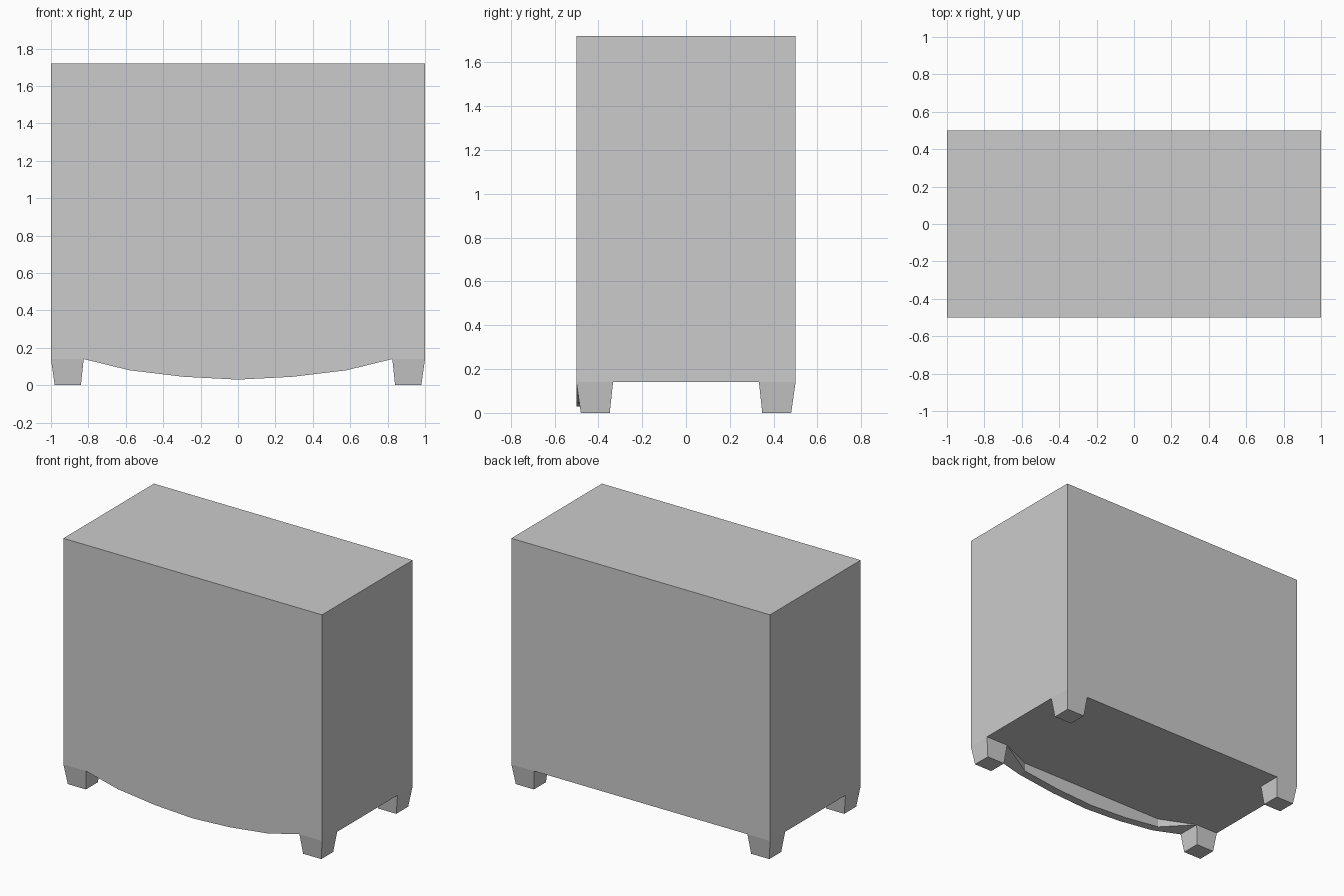
import bpy

if "Cube" in bpy.data.objects:
    bpy.data.objects.remove(bpy.data.objects["Cube"])

W, D, Z0, H = 1.0, 0.5, 0.14, 1.72   # half width, half depth, underside, top
LEG = 0.175                          # leg width at the top
FRONT, BACK = -D, -0.44              # apron front and back planes


def make(name, verts, faces):
    mesh = bpy.data.meshes.new(name)
    mesh.from_pydata(verts, [], faces)
    obj = bpy.data.objects.new(name, mesh)
    bpy.context.collection.objects.link(obj)
    bpy.context.view_layer.objects.active = obj
    obj.select_set(True)
    bpy.ops.object.mode_set(mode='EDIT')
    bpy.ops.mesh.select_all(action='SELECT')
    bpy.ops.mesh.normals_make_consistent(inside=False)
    bpy.ops.object.mode_set(mode='OBJECT')
    obj.select_set(False)
    return obj


def rect(x0, x1, y0, y1, z):
    return [(x0, y0, z), (x1, y0, z), (x1, y1, z), (x0, y1, z)]


SIDES = [(i, (i + 1) % 4, (i + 1) % 4 + 4, i + 4) for i in range(4)]

# cabinet body
make("cabinet_body", rect(-W, W, -D, D, Z0) + rect(-W, W, -D, D, H),
     SIDES + [(3, 2, 1, 0), (4, 5, 6, 7)])

# tapered legs, open where they meet the body
for sy, row in ((-1, "front"), (1, "back")):
    for sx, side in ((-1, "left"), (1, "right")):
        bottom = rect(sx * (W - LEG + 0.015), sx * (W - 0.02),
                      sy * (D - LEG + 0.023), sy * (D - 0.02), 0)
        top = rect(sx * (W - LEG), sx * W, sy * (D - LEG + 0.008), sy * D, Z0)
        make(f"{row}_{side}_leg", bottom + top, SIDES + [(3, 2, 1, 0)])

# curved front apron, flaring back to the inner corners of the front legs
half = [(0.29, 0.045), (0.58, 0.08), (W - LEG, Z0)]
curve = [(-x, z) for x, z in reversed(half)] + [(0, 0.03)] + half
n = len(curve)
back_y = [-0.333] + [BACK] * (n - 2) + [-0.333]
verts = [(x, FRONT, z) for x, z in curve]
verts += [(x, y, z) for (x, z), y in zip(curve, back_y)]
a, b = 2 * n, 2 * n + 1
verts += [(curve[1][0], BACK, Z0), (curve[-2][0], BACK, Z0)]
faces = [tuple(range(n))]                                      # front
faces += [(i, n + i, n + i + 1, i + 1) for i in range(n - 1)]  # underside
faces += [tuple(range(n + 1, 2 * n - 1)) + (b, a)]             # back
faces += [(n, n + 1, a), (2 * n - 1, b, 2 * n - 2)]            # flared ends
make("front_apron", verts, faces)
